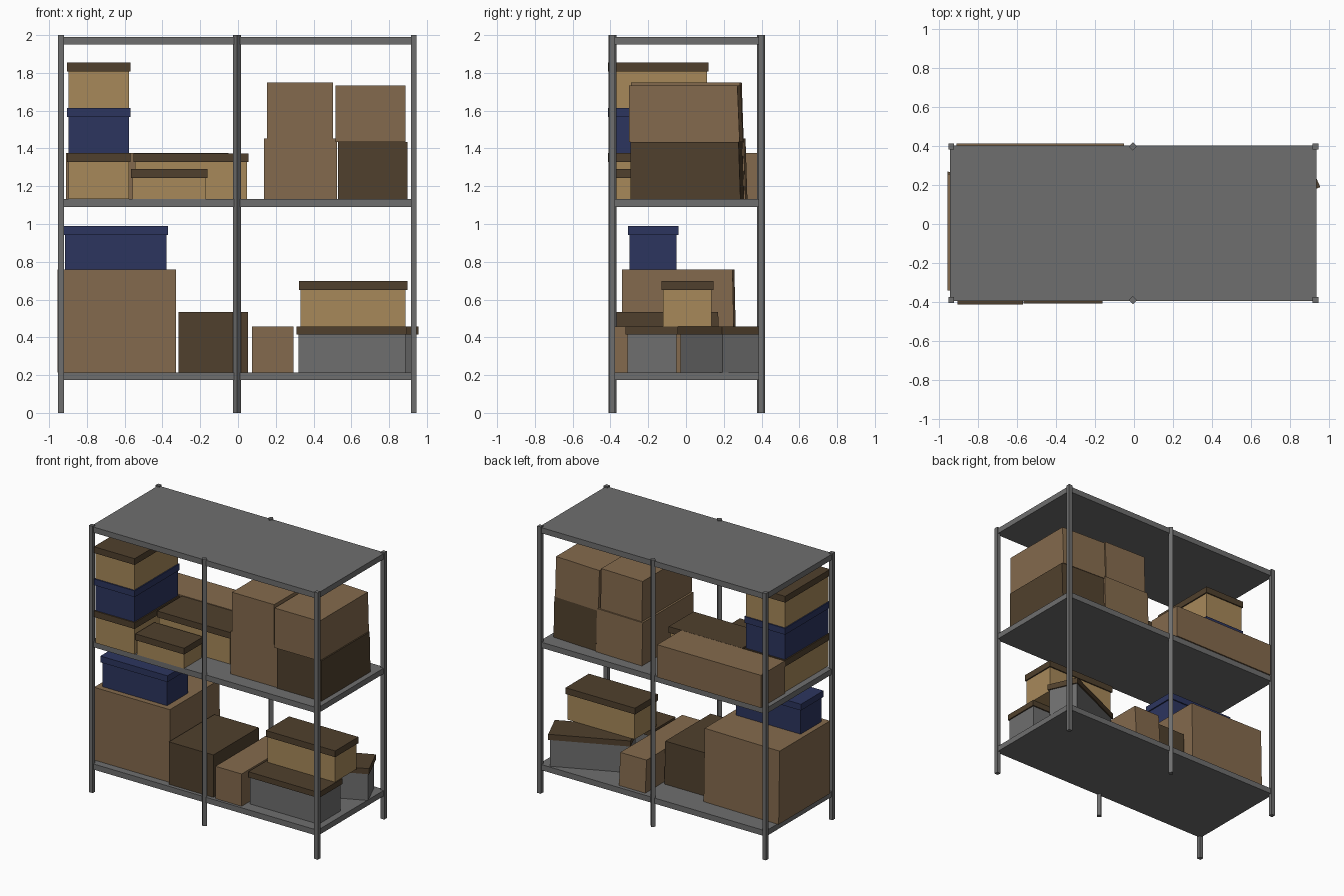
import bpy, bmesh, math
from mathutils import Matrix, Vector

if "Cube" in bpy.data.objects:
    bpy.data.objects.remove(bpy.data.objects["Cube"])


def material(name, r, g, b):
    m = bpy.data.materials.new(name)
    m.diffuse_color = [((c / 255 + 0.055) / 1.055) ** 2.4 for c in (r, g, b)] + [1.0]
    m.use_nodes = True
    m.node_tree.nodes["Principled BSDF"].inputs["Base Color"].default_value = m.diffuse_color
    return m


STEEL = material("steel_grey", 110, 110, 110)
KRAFT = material("cardboard_brown", 132, 106, 77)
TAN = material("tan_card", 167, 137, 90)
DARK = material("dark_brown", 80, 64, 45)
BLUE = material("navy_blue", 44, 53, 95)


def box(name, x, y, z, mat, top_back=0.0, corner=0.0):
    """Block from x, y, z ranges; top_back leans the back, corner pulls in its right edge."""
    bm = bmesh.new()
    bmesh.ops.create_cube(bm, size=1)
    for v in bm.verts:
        right, back, top = (c > 0 for c in v.co)
        v.co = Vector((x[right], y[back], z[top]))
        if back:
            v.co.y -= top_back * top + corner * right
    me = bpy.data.meshes.new(name)
    bm.to_mesh(me)
    bm.free()
    me.materials.append(mat)
    ob = bpy.data.objects.new(name, me)
    bpy.context.collection.objects.link(ob)
    return ob


def lidded(name, x, y, z, body, lid, angle=0.0, lid_h=0.047, over=0.009):
    """Storage box whose lid fills the given footprint, the body a bit smaller."""
    centre = Vector(((x[0] + x[1]) / 2, (y[0] + y[1]) / 2, 0))
    turn = (Matrix.Translation(centre) @ Matrix.Rotation(math.radians(angle), 4, 'Z')
            @ Matrix.Translation(-centre))
    parts = (box(name + "_body", (x[0] + over, x[1] - over), (y[0] + over, y[1] - over),
                 (z[0], z[1] - lid_h), body),
             box(name + "_lid", x, y, (z[1] - lid_h, z[1]), lid))
    for ob in parts:
        ob.data.transform(turn)


# Shelves
for name, z in (("bottom_shelf", 0.173), ("middle_shelf", 1.09), ("top_shelf", 1.949)):
    box(name, (-0.944, 0.937), (-0.395, 0.403), (z, z + 0.042), STEEL)

# Corner posts and diamond-shaped middle posts
for row, y in (("front", -0.39), ("back", 0.398)):
    for side, x in (("left", -0.937), ("right", 0.93)):
        box(f"{row}_{side}_post", (x - 0.015, x + 0.015), (y - 0.015, y + 0.015), (0, 2), STEEL)
    mid = box(f"{row}_middle_post", (-0.015, 0.015), (-0.015, 0.015), (0, 2), STEEL)
    mid.data.transform(Matrix.Translation((-0.006, y, 0)) @ Matrix.Rotation(math.pi / 4, 4, 'Z'))

# Middle shelf, left: stack of three lidded boxes
stack = ((-0.906, -0.568), (-0.413, 0.12))
lidded("stack_bottom_box", *stack, (1.132, 1.375), TAN, DARK)
lidded("stack_middle_box", *stack, (1.375, 1.614), BLUE, BLUE)
lidded("stack_top_box", *stack, (1.614, 1.855), TAN, DARK)

# Middle shelf, centre: small box, wide box and long carton behind
lidded("small_front_box", (-0.567, -0.162), (-0.407, -0.18), (1.132, 1.29), TAN, DARK)
lidded("wide_box", (-0.553, 0.056), (-0.168, 0.125), (1.132, 1.374), TAN, DARK)
box("long_back_carton", (-0.91, -0.05), (0.13, 0.413), (1.132, 1.376), KRAFT)

# Middle shelf, right: four stacked cartons
box("lower_left_carton", (0.138, 0.525), (-0.285, 0.325), (1.132, 1.452), KRAFT, 0.01, 0.01)
box("lower_right_carton", (0.53, 0.897), (-0.293, 0.308), (1.132, 1.435), DARK, 0.01, 0.02)
box("upper_left_carton", (0.153, 0.503), (-0.29, 0.305), (1.452, 1.75), KRAFT, 0.01, 0.01)
box("upper_right_carton", (0.515, 0.887), (-0.302, 0.302), (1.435, 1.733), KRAFT, 0.012, 0.018)

# Bottom shelf, left: big carton with a blue box on it
box("big_carton", (-0.956, -0.327), (-0.34, 0.268), (0.215, 0.76), KRAFT, 0.012, 0.01)
lidded("blue_box", (-0.925, -0.37), (-0.308, -0.04), (0.76, 0.99), BLUE, BLUE)

# Bottom shelf, centre: two cartons
box("dark_carton", (-0.315, 0.053), (-0.368, 0.18), (0.215, 0.533), DARK, 0.01)
box("narrow_carton", (0.075, 0.293), (-0.375, 0.375), (0.215, 0.457), KRAFT, 0.015)

# Bottom shelf, right: two grey boxes, one turned, and a tan box on top
lidded("grey_front_box", (0.31, 0.895), (-0.32, -0.042), (0.215, 0.458), STEEL, DARK, lid_h=0.042)
lidded("grey_turned_box", (0.362, 0.932), (0.0635, 0.2985), (0.215, 0.458), STEEL, DARK, 24, 0.042)
lidded("tan_upper_box", (0.322, 0.897), (-0.13, 0.145), (0.458, 0.698), TAN, DARK)
